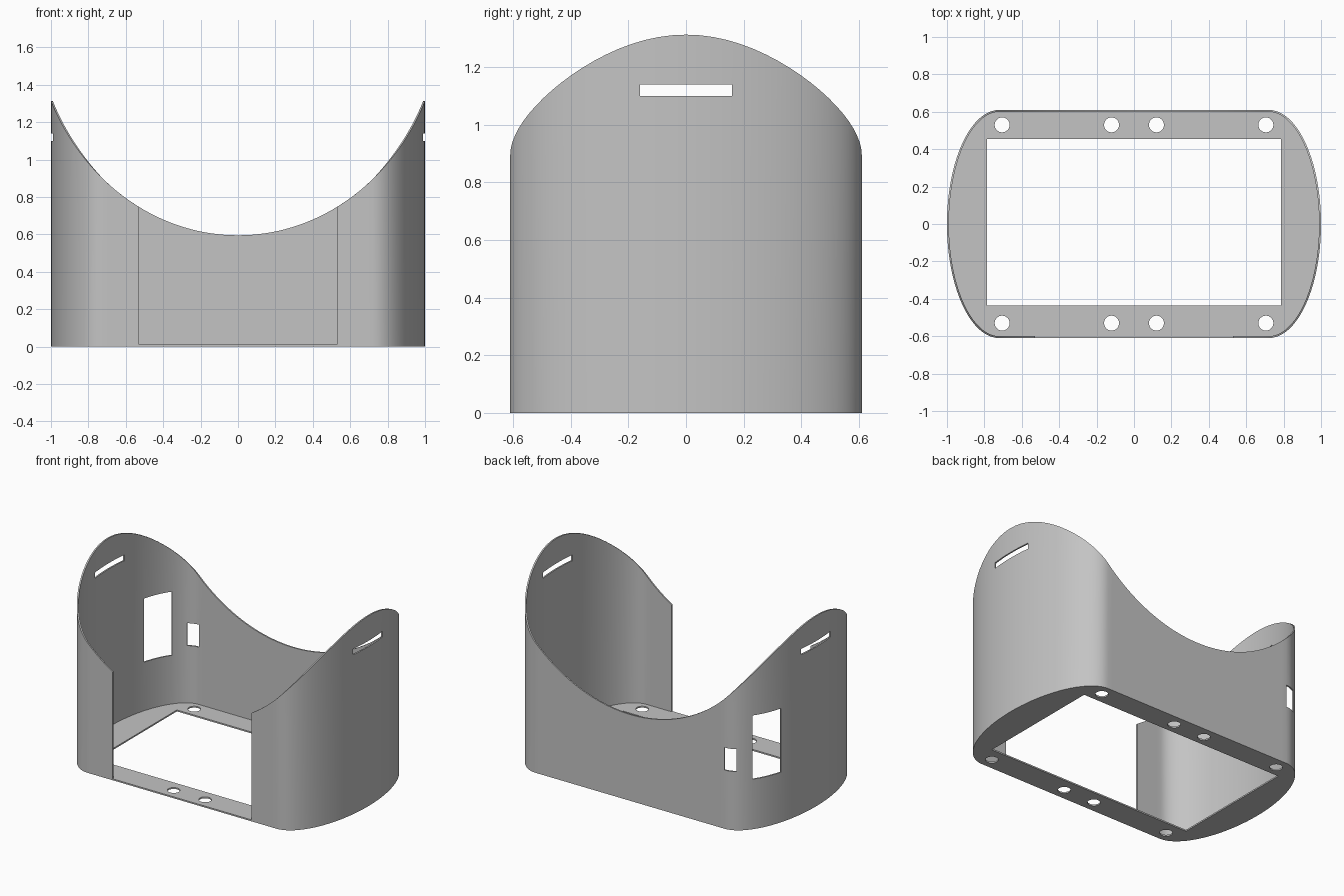
import bpy, bmesh, math
from mathutils import Vector

cube = bpy.data.objects.get("Cube")
if cube:
    bpy.data.objects.remove(cube, do_unlink=True)

HALF_Y = 0.61      # half depth of the body
FLAT_X = 0.72      # where the flat front and back turn into the rounded ends
GAP_X = 0.53       # half width of the open front
THICK = 0.01

grey = bpy.data.materials.new("plain grey")
grey.use_nodes = True
grey.diffuse_color = (0.55, 0.55, 0.55, 1)
grey.node_tree.nodes["Principled BSDF"].inputs["Base Color"].default_value = grey.diffuse_color


def end_point(deg, side=1):
    """Point on a rounded end; 0 is the front corner, 180 the back corner."""
    t = math.radians(deg)
    return Vector((side * (FLAT_X + (1 - FLAT_X) * math.sin(t)), -HALF_Y * math.cos(t), 0))


def rim_height(x):
    """Saddle-shaped upper edge."""
    return 0.595 + 1.23 * (1 - math.sqrt(1 - (x / 1.1) ** 2))


def lerp_points(x0, x1, y, n):
    return [Vector((x0 + (x1 - x0) * i / n, y, 0)) for i in range(n)]


def finish(obj):
    """Bake modifiers, colour and shade a part."""
    dg = bpy.context.evaluated_depsgraph_get()
    mesh = bpy.data.meshes.new_from_object(obj.evaluated_get(dg))
    name = obj.name
    bpy.data.objects.remove(obj, do_unlink=True)
    part = bpy.data.objects.new(name, mesh)
    bpy.context.collection.objects.link(part)
    mesh.materials.clear()
    mesh.materials.append(grey)
    bpy.ops.object.select_all(action='DESELECT')
    part.select_set(True)
    bpy.context.view_layer.objects.active = part
    bpy.ops.object.shade_smooth_by_angle(angle=math.radians(30))
    return part


def window_cutter(name, a, b, z0, z1):
    """Box through the wall between two outline points."""
    bm = bmesh.new()
    bmesh.ops.create_cube(bm, size=1)
    mesh = bpy.data.meshes.new(name)
    bm.to_mesh(mesh)
    bm.free()
    obj = bpy.data.objects.new(name, mesh)
    bpy.context.collection.objects.link(obj)
    d = b - a
    mid = (a + b) / 2
    obj.location = (mid.x, mid.y, (z0 + z1) / 2)
    obj.rotation_euler.z = math.atan2(d.y, d.x)
    obj.scale = (d.length, 0.16, z1 - z0)
    obj.hide_render = True
    return obj


# Outline, counter-clockwise from the right edge of the open front
STEPS = 40
angles = [180 * i / STEPS for i in range(STEPS)]
path = lerp_points(GAP_X, FLAT_X, -HALF_Y, 6)
path += [end_point(a) for a in angles]
path += lerp_points(FLAT_X, -FLAT_X, HALF_Y, 40)
path += [end_point(180 - a, -1) for a in angles]
path += lerp_points(-FLAT_X, -GAP_X, -HALF_Y, 6)
path.append(Vector((-GAP_X, -HALF_Y, 0)))

# Curved wall with saddle rim
bm = bmesh.new()
low = [bm.verts.new((p.x, p.y, THICK)) for p in path]
high = [bm.verts.new((p.x, p.y, rim_height(p.x))) for p in path]
for i in range(len(path) - 1):
    bm.faces.new((low[i], low[i + 1], high[i + 1], high[i]))
mesh = bpy.data.meshes.new("wall")
bm.to_mesh(mesh)
bm.free()
wall = bpy.data.objects.new("curved_wall", mesh)
bpy.context.collection.objects.link(wall)
solid = wall.modifiers.new("thickness", 'SOLIDIFY')
solid.thickness = THICK
solid.offset = -1
solid.use_even_offset = True

# Strap slots at both ends, two ports in the back left-hand corner
cutters = [window_cutter("strap_slot_cutter", Vector((s * 0.99, -0.16, 0)),
                         Vector((s * 0.99, 0.16, 0)), 1.10, 1.14) for s in (-1, 1)]
cutters.append(window_cutter("small_port_cutter", end_point(179.5, -1),
                             end_point(164, -1), 0.405, 0.56))
cutters.append(window_cutter("large_port_cutter", end_point(147.6, -1),
                             end_point(122.6, -1), 0.345, 0.785))
for c in cutters:
    cut = wall.modifiers.new(c.name, 'BOOLEAN')
    cut.operation = 'DIFFERENCE'
    cut.solver = 'EXACT'
    cut.object = c
finish(wall)
for c in cutters:
    bpy.data.objects.remove(c, do_unlink=True)

# Base plate: filled outline with a rectangular opening and screw holes
curve = bpy.data.curves.new("base", 'CURVE')
curve.dimensions = '2D'
curve.fill_mode = 'BOTH'
curve.extrude = THICK / 2


def add_loop(points):
    spline = curve.splines.new('POLY')
    spline.points.add(len(points) - 1)
    for sp, p in zip(spline.points, points):
        sp.co = (p[0], p[1], 0, 1)
    spline.use_cyclic_u = True


add_loop(path)
add_loop([(-0.785, -0.435), (0.785, -0.435), (0.785, 0.455), (-0.785, 0.455)])
for x in (-0.705, -0.12, 0.12, 0.705):
    for y in (-0.53, 0.53):
        ring = [math.tau * i / 32 for i in range(32)]
        add_loop([(x + 0.04 * math.cos(a), y + 0.04 * math.sin(a)) for a in ring])
base = bpy.data.objects.new("base_plate", curve)
bpy.context.collection.objects.link(base)
base = finish(base)
base.location.z = THICK / 2
